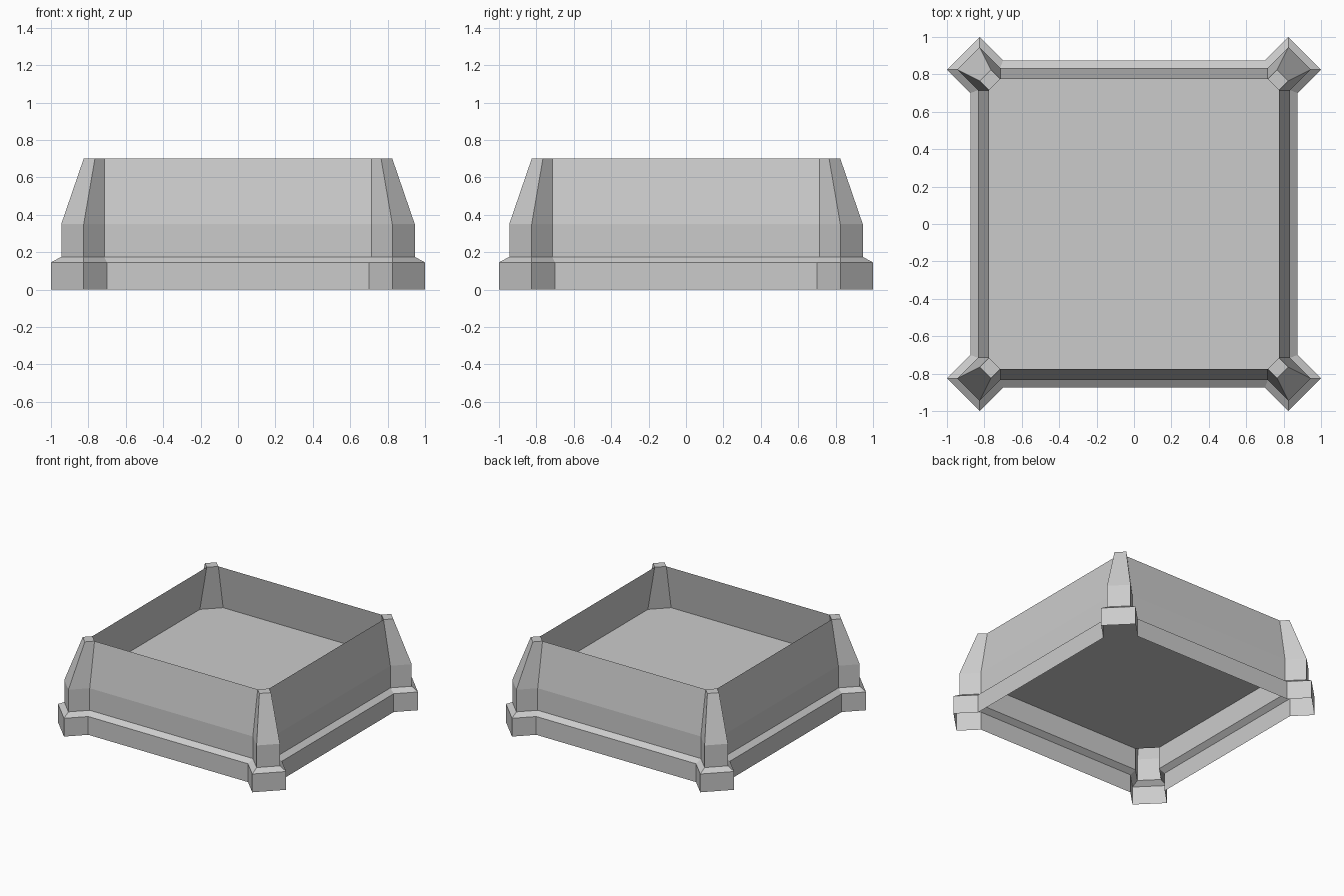
import bpy, bmesh

if "Cube" in bpy.data.objects:
    bpy.data.objects.remove(bpy.data.objects["Cube"])

# Each level: height, wall distance, wall end, buttress tip (far, near)
LEVELS = [
    (0.00, 0.875, 0.70, 1.0, 0.825),
    (0.145, 0.875, 0.70, 1.0, 0.825),
    (0.175, 0.835, 0.715, 0.945, 0.825),
    (0.35, 0.835, 0.715, 0.945, 0.825),
    (0.70, 0.775, 0.715, 0.825, 0.765),
]


def outline(level):
    """Sixteen points: a four-point corner buttress turned four times."""
    z, wall, end, far, near = level
    corner = [(wall, end), (far, near), (near, far), (end, wall)]
    pts = []
    for _ in range(4):
        pts += [(x, y, z) for x, y in corner]
        corner = [(-y, x) for x, y in corner]
    return pts


def make_object(name, bm):
    mesh = bpy.data.meshes.new(name)
    bm.to_mesh(mesh)
    bm.free()
    obj = bpy.data.objects.new(name, mesh)
    bpy.context.collection.objects.link(obj)
    return obj


# Outer shell: plinth, chamfer, upright band and sloping parapet
bm = bmesh.new()
rings = [[bm.verts.new(p) for p in outline(lv)] for lv in LEVELS]
for lo, hi in zip(rings, rings[1:]):
    for i in range(16):
        j = (i + 1) % 16
        bm.faces.new((lo[i], lo[j], hi[j], hi[i]))

# Buttress caps and their inner faces
for k in range(0, 16, 4):
    bm.faces.new(rings[4][k:k + 4])
    bm.faces.new((rings[3][k + 3], rings[3][k], rings[4][k], rings[4][k + 3]))
make_object("parapet_walls", bm)

# Roof deck inside the walls, with clipped corners
bm = bmesh.new()
deck = [p for i, p in enumerate(outline(LEVELS[3])) if i % 4 in (0, 3)]
bm.faces.new([bm.verts.new(p) for p in deck])
make_object("roof_deck", bm)
